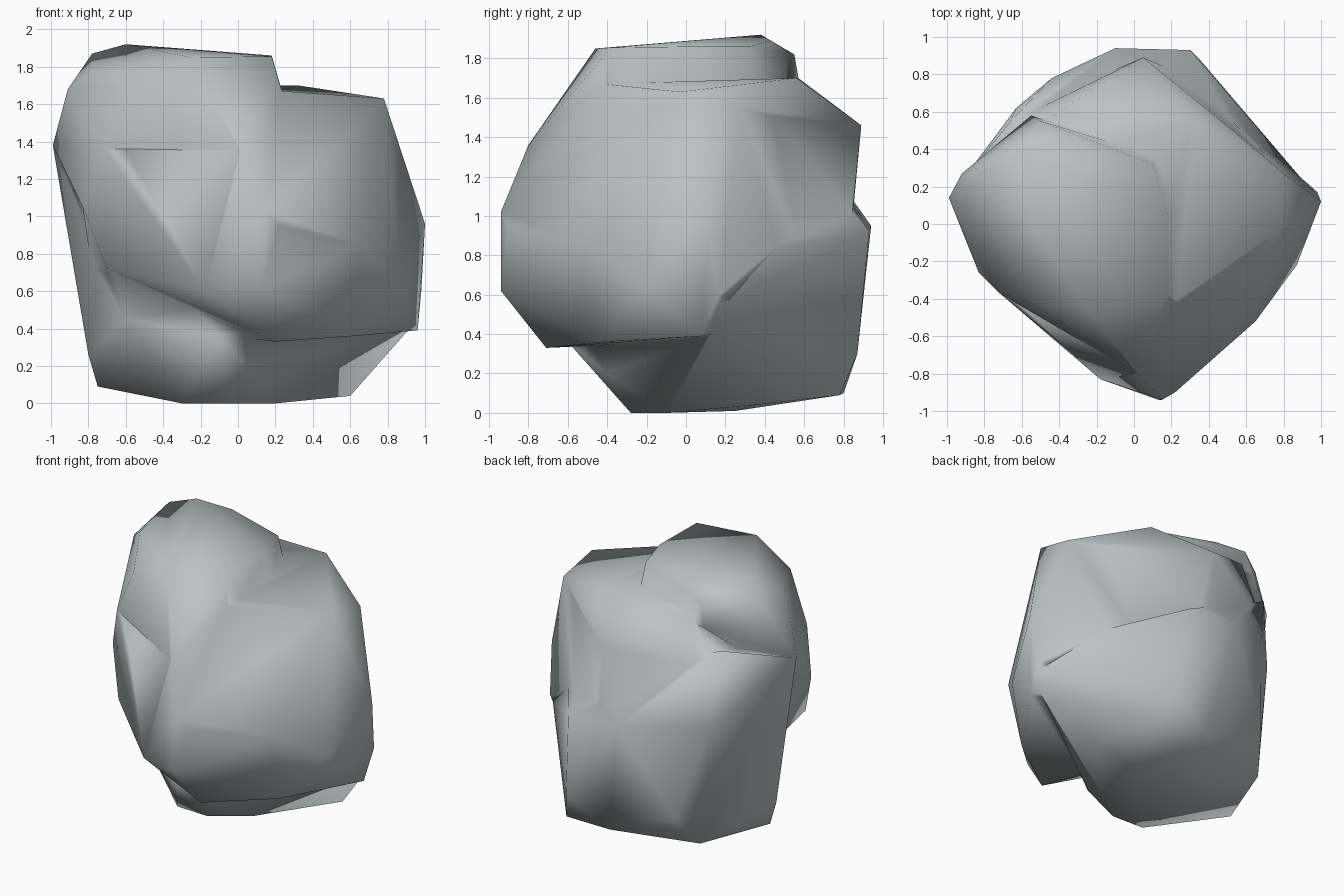
import bpy, bmesh, math

stone = bpy.data.materials.new("grey stone")
stone.diffuse_color = (0.50, 0.545, 0.555, 1)


def chunk(name, pts):
    """Convex boulder chunk wrapped round a few corner points."""
    bm = bmesh.new()
    for p in pts:
        bm.verts.new(p)
    bmesh.ops.convex_hull(bm, input=bm.verts[:])
    junk = [v for v in bm.verts if not v.link_faces]
    bmesh.ops.delete(bm, geom=junk, context='VERTS')
    bmesh.ops.recalc_face_normals(bm, faces=bm.faces[:])
    me = bpy.data.meshes.new(name)
    bm.to_mesh(me)
    bm.free()
    ob = bpy.data.objects.new(name, me)
    bpy.context.collection.objects.link(ob)
    me.materials.append(stone)
    return ob


# main mass, topped by the low shelf
boulder = chunk("boulder", [
    (.13, -.94, .62), (.15, -.94, 1.02), (.22, -.90, .95), (-.18, -.83, .60),
    (.20, -.71, .33), (.65, -.52, .85), (.62, -.42, .36), (.87, -.22, .65),
    (.96, .08, .39), (1.0, .12, .96), (.98, .17, .60), (.63, .45, .85),
    (.78, -.03, 1.63), (.80, .27, 1.55), (.22, -.45, 1.67), (.32, .56, 1.70),
    (.60, .44, 1.51), (.05, .89, 1.46), (.05, .85, 1.04), (-.45, .57, 1.70),
    (-.65, .55, 1.35), (.30, .78, .40), (-.40, .70, .40), (.02, -.80, 1.36),
    (-.72, -.37, 1.36), (-.83, -.26, 1.05), (-.70, -.38, .72),
    (-.85, -.05, 1.35), (-.78, .10, .70)])

# raised upper left mass
crown = chunk("crown", [
    (-1.0, .13, 1.40), (-.92, .27, 1.62), (-.91, .10, 1.68), (-.78, .32, 1.87),
    (-.78, -.02, 1.78), (-.60, .38, 1.92), (-.35, .43, 1.89), (.10, .32, 1.86),
    (.18, .05, 1.86), (.18, -.38, 1.855), (-.25, -.46, 1.85), (-.55, -.42, 1.70),
    (-.50, .55, 1.82), (-.55, .58, 1.65), (.13, .36, 1.62), (.25, .05, 1.62),
    (.25, -.42, 1.62), (.01, -.80, 1.35), (-.83, -.26, 1.05),
    (-.72, -.37, 1.37), (-.85, -.02, 1.10)])

# back left mass running down to the foot
foot = chunk("foot", [
    (-.99, .14, 1.38), (-.80, .10, .26), (-.75, .10, .09), (-.30, -.27, 0),
    (-.05, -.28, 0), (.20, -.10, 0), (.20, .25, .01), (.60, .35, .04),
    (.56, .12, .20), (.67, .32, .22), (.05, -.40, .20), (-.10, -.60, .36),
    (-.60, -.25, .45), (.42, .78, .09), (.05, .80, .10), (-.55, .62, .09),
    (.36, .87, .30), (-.45, .77, .30), (.30, .93, .92), (-.10, .94, .95),
    (-.44, .78, .97), (-.63, .62, .95), (-.66, .55, 1.50),
    (.63, .46, .85), (.97, .17, .55), (.93, .14, .40)])

# fuse the chunks into one rock
for part in (crown, foot):
    mod = boulder.modifiers.new("fuse", 'BOOLEAN')
    mod.operation = 'UNION'
    mod.solver = 'EXACT'
    mod.object = part
bpy.context.view_layer.objects.active = boulder
boulder.select_set(True)
for mod in list(boulder.modifiers):
    bpy.ops.object.modifier_apply(modifier=mod.name)
for part in (crown, foot):
    bpy.data.objects.remove(part)

# tidy slivers
bm = bmesh.new()
bm.from_mesh(boulder.data)
bmesh.ops.remove_doubles(bm, verts=bm.verts[:], dist=.04)
bmesh.ops.triangulate(bm, faces=bm.faces[:])
bm.to_mesh(boulder.data)
bm.free()

# soft shading all over
bpy.ops.object.select_all(action='DESELECT')
boulder.select_set(True)
bpy.ops.object.shade_smooth()
